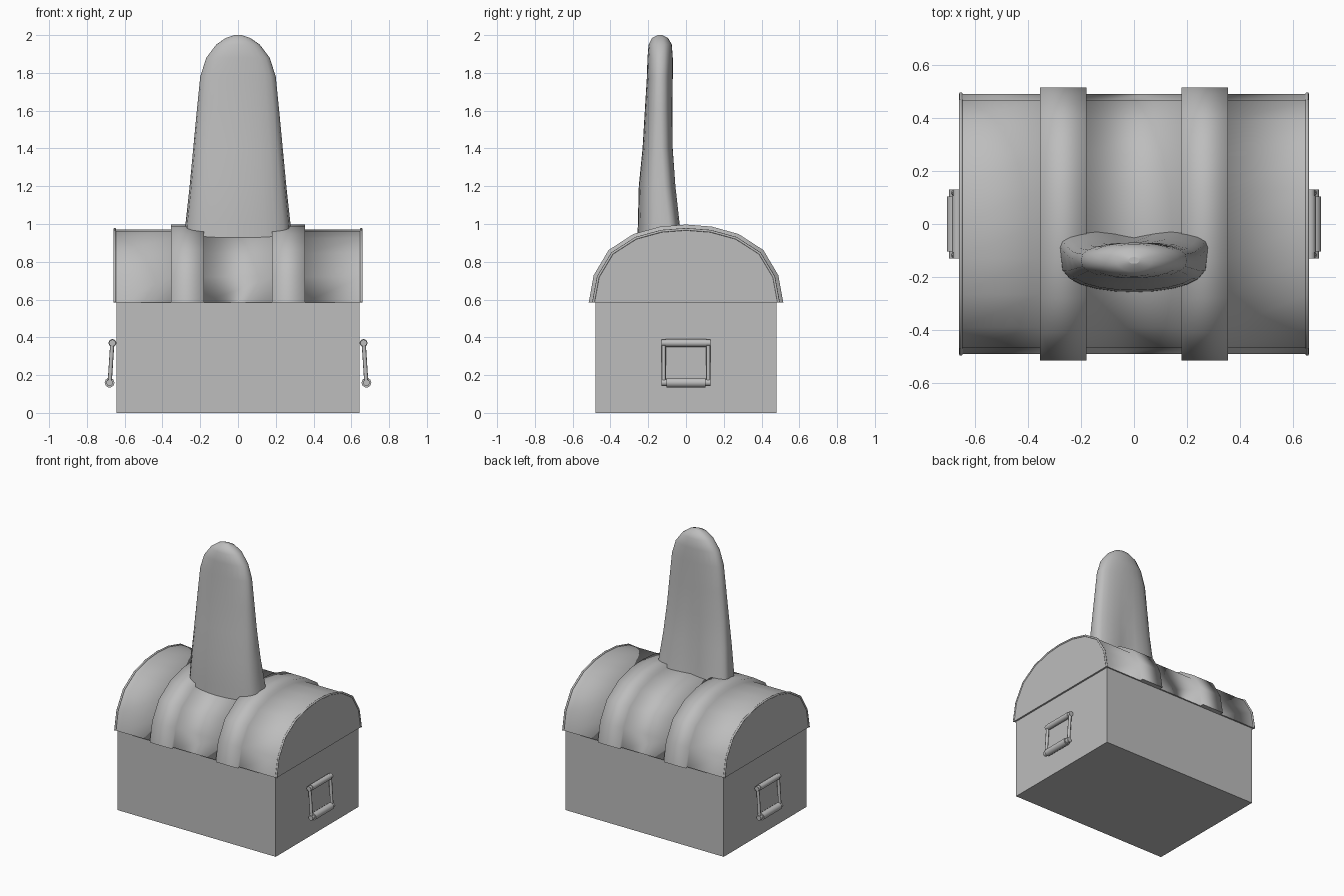
import bpy, bmesh, math

if "Cube" in bpy.data.objects:
    bpy.data.objects.remove(bpy.data.objects["Cube"])

grey = bpy.data.materials.new("mid_grey")
grey.diffuse_color = (0.51, 0.51, 0.51, 1)
grey.use_nodes = True
grey.node_tree.nodes["Principled BSDF"].inputs["Base Color"].default_value = grey.diffuse_color


def make(name, bm):
    me = bpy.data.meshes.new(name)
    bm.to_mesh(me)
    bm.free()
    me.materials.append(grey)
    ob = bpy.data.objects.new(name, me)
    bpy.context.collection.objects.link(ob)
    return ob


def loft(name, rings):
    """Skin equal-length closed rings smoothly; caps and the last strip stay flat."""
    bm = bmesh.new()
    rows = [[bm.verts.new(p) for p in r] for r in rings]
    n = len(rows[0])
    for a, b in zip(rows, rows[1:]):
        for i in range(n):
            j = (i + 1) % n
            bm.faces.new((a[i], a[j], b[j], b[i])).smooth = True
    for cap in (rows[0], rows[-1]):
        bm.faces.new(cap)
        for e in {e for v in cap for e in v.link_edges if e.other_vert(v) in cap}:
            e.smooth = False
    bmesh.ops.recalc_face_normals(bm, faces=bm.faces)
    # Flat underside
    for f in bm.faces:
        if f.normal.z < -0.99:
            f.smooth = False
            for e in f.edges:
                e.smooth = False
    return make(name, bm)


def tube(name, path, radius, sides=10):
    cu = bpy.data.curves.new(name, 'CURVE')
    cu.dimensions = '3D'
    cu.bevel_depth = radius
    cu.bevel_resolution = sides // 2 - 2
    cu.use_fill_caps = True
    sp = cu.splines.new('POLY')
    sp.points.add(len(path) - 1)
    for p, c in zip(sp.points, path):
        p.co = (*c, 1)
    cu.materials.append(grey)
    ob = bpy.data.objects.new(name, cu)
    bpy.context.collection.objects.link(ob)
    return ob


# Chest body
bm = bmesh.new()
bmesh.ops.create_cube(bm, size=1)
for v in bm.verts:
    v.co.x *= 1.284
    v.co.y *= 0.96
    v.co.z = (v.co.z + 0.5) * 0.585
make("chest_body", bm)

# Domed lid with two raised bands, softly shaded across the steps
half = [(0.49, 0.585), (0.465, 0.72), (0.39, 0.845), (0.265, 0.925), (0.13, 0.962), (0, 0.972)]
arch = half + [(-y, z) for y, z in half[-2::-1]]


def arch_ring(x, grow):
    return [(x, y * (1 + grow / 0.49), 0.585 + (z - 0.585) * (1 + grow / 0.387)) for y, z in arch]


steps = [(0.655, 0), (0.355, 0), (0.355, 0.025), (0.18, 0.025), (0.18, 0)]
steps += [(-x, g) for x, g in reversed(steps)]
loft("banded_lid", [arch_ring(x, g) for x, g in steps])

for side, s in (("left", -1), ("right", 1)):
    # Thin rounded rim along each end of the lid
    tube("lid_rim_" + side, [(s * 0.653, y, z) for y, z in arch], 0.007, 8)

    # Side handle: mounting bar, grip, two leaning rods and their joints
    top, low = (s * 0.665, 0.37), (s * 0.68, 0.16)
    tube("handle_mount_" + side, [(top[0], y, top[1]) for y in (-0.108, 0.108)], 0.021)
    tube("handle_grip_" + side, [(low[0], y, low[1]) for y in (-0.103, 0.103)], 0.026)
    for end, e in (("front", -1), ("back", 1)):
        tube(f"handle_rod_{side}_{end}",
             [(top[0], e * 0.118, 0.378), (low[0], e * 0.118, 0.148)], 0.011, 8)
        for part, (x, z) in (("upper", top), ("lower", low)):
            tube(f"handle_joint_{side}_{end}_{part}",
                 [(x, e * 0.102, z), (x, e * 0.13, z)], 0.018, 8)

# Upright tongue: height, half width, front y, widest y, back y, groove depth
rows = [(0.88, 0.285, -0.258, -0.08, -0.01, 0.035),
        (1.00, 0.278, -0.255, -0.09, -0.025, 0.03),
        (1.20, 0.256, -0.250, -0.115, -0.048, 0.02),
        (1.40, 0.237, -0.230, -0.13, -0.064, 0.01),
        (1.60, 0.218, -0.218, -0.135, -0.068, 0.005),
        (1.78, 0.200, -0.207, -0.138, -0.07, 0),
        (1.88, 0.168, -0.204, -0.138, -0.07, 0),
        (1.95, 0.115, -0.198, -0.138, -0.075, 0),
        (1.985, 0.065, -0.180, -0.138, -0.095, 0),
        (2.00, 0.02, -0.15, -0.138, -0.125, 0)]
rings = []
for z, w, yf, yc, yb, groove in rows:
    # Squarer front near the base, rounder towards the tip
    power = 0.5 + 0.4 * max(0, z - 1.0)
    ring = []
    for i in range(24):
        c, s = math.cos(math.tau * i / 24), math.sin(math.tau * i / 24)
        if s >= 0:
            y = yc + (yb - yc) * s ** 0.75 - groove * math.exp(-(c / 0.3) ** 2)
        else:
            y = yc + (yf - yc) * (-s) ** power
        ring.append((w * c, y, z))
    rings.append(ring)
loft("tongue", rings)
